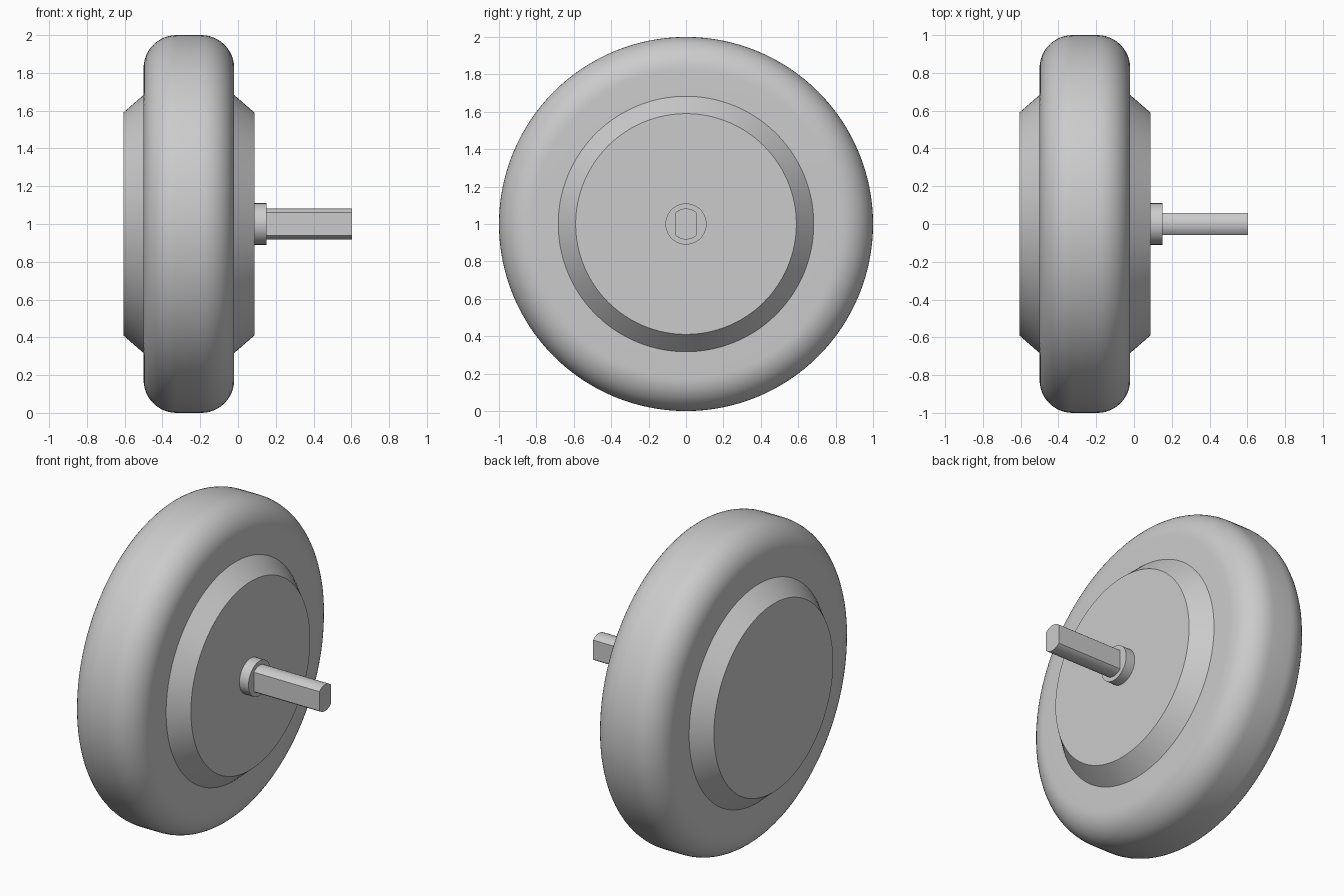
import bpy, bmesh, math
from mathutils import Matrix, Vector

cube = bpy.data.objects.get("Cube")
if cube:
    bpy.data.objects.remove(cube, do_unlink=True)

grey = bpy.data.materials.new("plain_grey")
grey.use_nodes = True
COLOUR = (0.6, 0.6, 0.6, 1)
grey.diffuse_color = COLOUR
grey.node_tree.nodes["Principled BSDF"].inputs["Base Color"].default_value = COLOUR

AXLE_Z = 1.0


def finish(name, bm, angle=30):
    """Turn a bmesh into a shaded object centred on the axle."""
    bmesh.ops.remove_doubles(bm, verts=bm.verts, dist=1e-5)
    bmesh.ops.recalc_face_normals(bm, faces=bm.faces)
    mesh = bpy.data.meshes.new(name)
    bm.to_mesh(mesh)
    bm.free()
    mesh.materials.append(grey)
    obj = bpy.data.objects.new(name, mesh)
    obj.location.z = AXLE_Z
    bpy.context.collection.objects.link(obj)
    bpy.ops.object.select_all(action="DESELECT")
    obj.select_set(True)
    bpy.context.view_layer.objects.active = obj
    bpy.ops.object.shade_smooth_by_angle(angle=math.radians(angle))
    return obj


def lathe(name, profile, steps=128):
    """Revolve (x, radius) points about the x axis, with capped ends."""
    bm = bmesh.new()
    rings = []
    for x, r in profile:
        rings.append([bm.verts.new((x, r * math.cos(a), r * math.sin(a)))
                      for a in (2 * math.pi * i / steps for i in range(steps))])
    for low, high in zip(rings, rings[1:]):
        for i in range(steps):
            j = (i + 1) % steps
            bm.faces.new((low[i], low[j], high[j], high[i]))
    bm.faces.new(rings[0])
    bm.faces.new(rings[-1])
    return finish(name, bm)


# Tyre: wide band with rounded shoulders
LEFT, RIGHT, FILLET, SEGMENTS = -0.50, -0.02, 0.175, 12
arc = [math.radians(90 * i / SEGMENTS) for i in range(SEGMENTS + 1)]
shoulder = [(FILLET * (1 - math.cos(a)), 1 - FILLET * (1 - math.sin(a))) for a in arc]
tyre = [(LEFT, 0.6)] + [(LEFT + d, r) for d, r in shoulder]
tyre += [(RIGHT - d, r) for d, r in reversed(shoulder)] + [(RIGHT, 0.6)]
lathe("tyre", tyre)

# Hub: bevelled disc standing out on both sides
lathe("hub", [(-0.607, 0.59), (LEFT, 0.683), (RIGHT, 0.683), (0.087, 0.59)])

# Collar round the shaft
lathe("shaft_collar", [(0.05, 0.11), (0.15, 0.11)], 64)

# Shaft: round bar with two flats
RADIUS, FLAT = 0.083, 0.057
bm = bmesh.new()
half = math.asin(FLAT / RADIUS)
outline = []
for base in (math.pi / 2, 3 * math.pi / 2):
    for i in range(13):
        a = base - half + 2 * half * i / 12
        outline.append((0.05, RADIUS * math.cos(a), RADIUS * math.sin(a)))
cap = bm.faces.new([bm.verts.new(p) for p in outline])
out = bmesh.ops.extrude_face_region(bm, geom=[cap], use_keep_orig=True)
bmesh.ops.translate(bm, vec=(0.554, 0, 0),
                    verts=[v for v in out["geom"] if isinstance(v, bmesh.types.BMVert)])
finish("shaft", bm)
